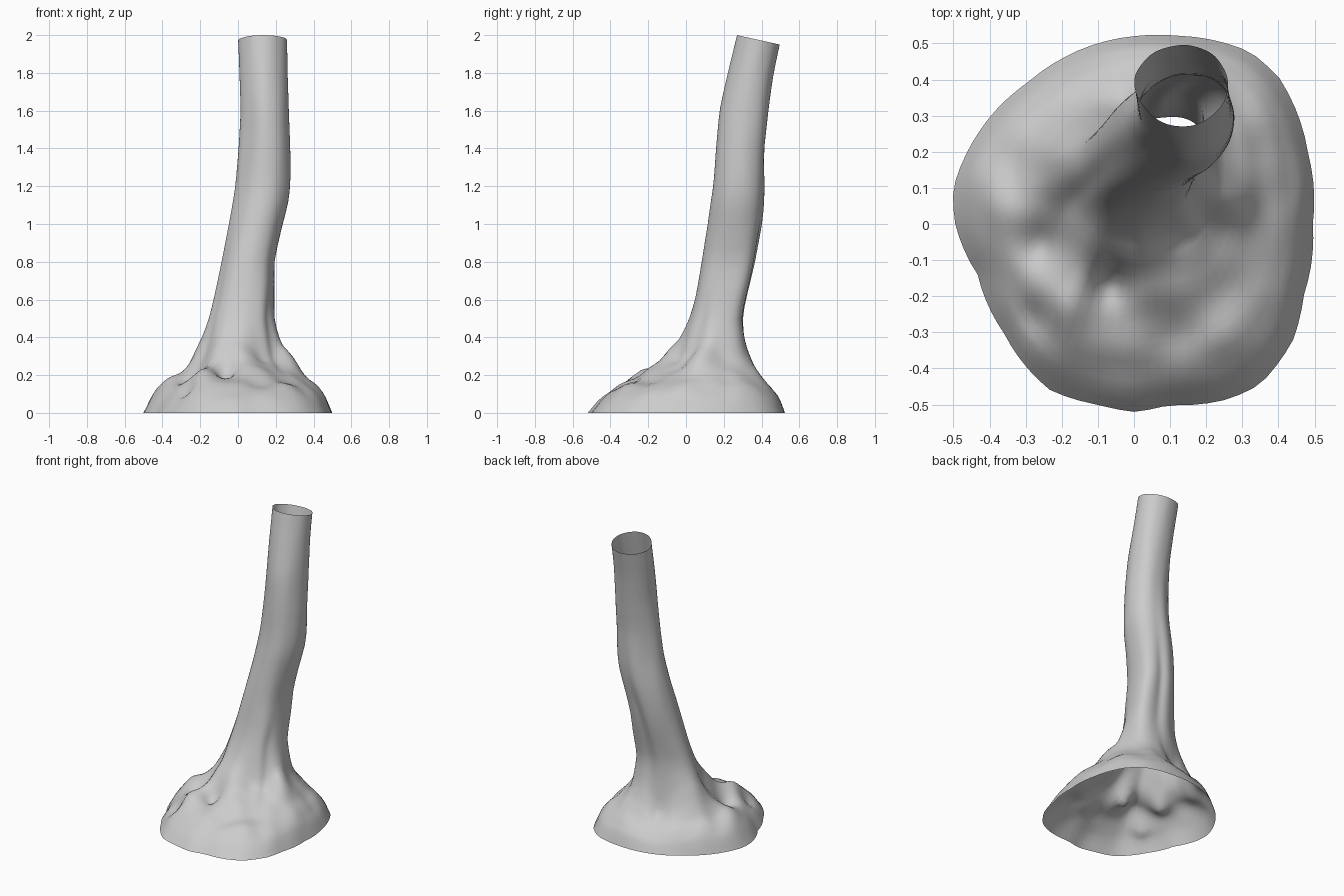
import bpy, bmesh, math
from mathutils import Vector, noise

if "Cube" in bpy.data.objects:
    bpy.data.objects.remove(bpy.data.objects["Cube"])

N = 80


def interp(table, x, col=1):
    for a, b in zip(table, table[1:]):
        if x <= b[0]:
            f = max(0, (x - a[0]) / (b[0] - a[0]))
            return a[col] + (b[col] - a[col]) * f
    return table[-1][col]


def gauss(d, w):
    return math.exp(-(d / w) ** 2)


def ang_gap(a, b):
    return (a - b + 180) % 360 - 180


# trunk silhouette: z, x min, x max, y min, y max
TRUNK = [(.5, -.155, .19, .02, .30), (.6, -.13, .185, .05, .32), (.8, -.085, .185, .085, .37),
         (1.0, -.05, .235, .115, .405), (1.1, -.035, .265, .125, .415), (1.2, -.02, .275, .14, .415),
         (1.4, 0, .272, .155, .41), (1.6, .01, .265, .175, .43), (1.8, .005, .26, .225, .46),
         (1.975, 0, .26, .27, .495)]
# base outline: angle, radius
BASE = [(0, .495), (22, .52), (45, .57), (56, .575), (77, .535), (90, .52), (113, .50), (127, .49),
        (151, .50), (169, .51), (180, .495), (198, .455), (220, .47), (243, .515), (259, .51),
        (270, .52), (281, .51), (298, .55), (308, .565), (324, .545), (337, .51), (360, .495)]
# how much of a root each direction is: angle, weight
ROOT = [(0, 1), (30, .6), (55, .5), (75, .8), (98, .1), (112, .2), (138, .85), (180, .8), (205, .65),
        (238, 1), (262, .75), (285, .7), (320, .45), (345, .8), (360, 1)]
# rise from rim to trunk: t, height on a root, height in a hollow
RISE = [(0, 0, 0), (.12, .095, .06), (.3, .16, .11), (.5, .21, .14), (.7, .29, .165),
        (.88, .39, .23), (1, .5, .5)]
# local dents and lumps on the flare: x, y, height, width
LUMPS = [(-.02, .30, -.05, .06), (-.07, -.17, -.09, .05), (.12, -.02, -.06, .05), (-.24, -.05, -.06, .06),
         (-.27, -.27, -.06, .05), (-.20, -.24, .05, .06), (-.01, -.07, .05, .06), (-.33, .02, .03, .07),
         (-.17, .2, .04, .06), (.28, .06, .03, .05), (.22, .2, -.04, .06), (-.3, .18, -.02, .06)]
# grooves and swellings on the trunk: z, z width, angle, angle width, amount
FLUTES = [(.45, .15, 325, 14, -.12), (.5, .3, 125, 20, -.08), (.5, .3, 205, 15, -.06),
          (.65, .3, 42, 24, .24), (.75, .35, 76, 13, -.12), (1.5, .35, 45, 35, .13),
          (1.45, .5, 225, 35, -.16), (.65, .25, 312, 22, .08), (1.2, .2, 135, 25, -.08)]


def trunk_point(z, deg):
    x0, x1, y0, y1 = (interp(TRUNK, z, c) for c in (1, 2, 3, 4))
    a = math.radians(deg)
    r = 1 + sum(k * gauss(z - fz, zw) * gauss(ang_gap(deg, fa), aw) for fz, zw, fa, aw, k in FLUTES)
    r += .03 * noise.noise(Vector((math.cos(a) * 1.8, math.sin(a) * 1.8, z * 3)))
    hx, hy = (x1 - x0) / 2, (y1 - y0) / 2
    y = hy * r * math.sin(a)
    tilt = min(1, max(0, (z - 1.4) / .575))
    return Vector(((x0 + x1) / 2 + hx * r * math.cos(a), (y0 + y1) / 2 + y, z - .22 * y * tilt))


def flare_point(t, deg):
    a = math.radians(deg)
    rad = interp(BASE, deg)
    p = Vector((rad * math.cos(a), rad * math.sin(a), 0)).lerp(trunk_point(.5, deg), t)
    w = interp(ROOT, deg)
    z = interp(RISE, t, 1) * w + interp(RISE, t, 2) * (1 - w)
    fade = min(1, t / .2) * min(1, (1 - t) / .15)
    z += fade * sum(h * gauss(math.hypot(p.x - x, p.y - y), s) for x, y, h, s in LUMPS)
    z += fade * .03 * noise.noise(Vector((p.x * 8, p.y * 8, 3)))
    p.z = max(0, z)
    return p


# hollow trunk with root flare, open at both ends
angles = [360 * i / N for i in range(N)]
rows = [[flare_point(i / 20, d) for d in angles] for i in range(20)]
rows += [[trunk_point(.5 + 1.475 * i / 24, d) for d in angles] for i in range(25)]
bm = bmesh.new()
rings = [[bm.verts.new(p) for p in row] for row in rows]
for lo, hi in zip(rings, rings[1:]):
    for i in range(N):
        j = (i + 1) % N
        bm.faces.new((lo[i], lo[j], hi[j], hi[i]))
# soften the creases between the control rings
inner = [v for ring in rings[1:-1] for v in ring]
for _ in range(2):
    bmesh.ops.smooth_vert(bm, verts=inner, factor=.4, use_axis_x=True, use_axis_y=True, use_axis_z=True)
mesh = bpy.data.meshes.new("tree_trunk")
bm.to_mesh(mesh)
bm.free()
mesh.polygons.foreach_set("use_smooth", [True] * len(mesh.polygons))
trunk = bpy.data.objects.new("tree_trunk", mesh)
bpy.context.collection.objects.link(trunk)
